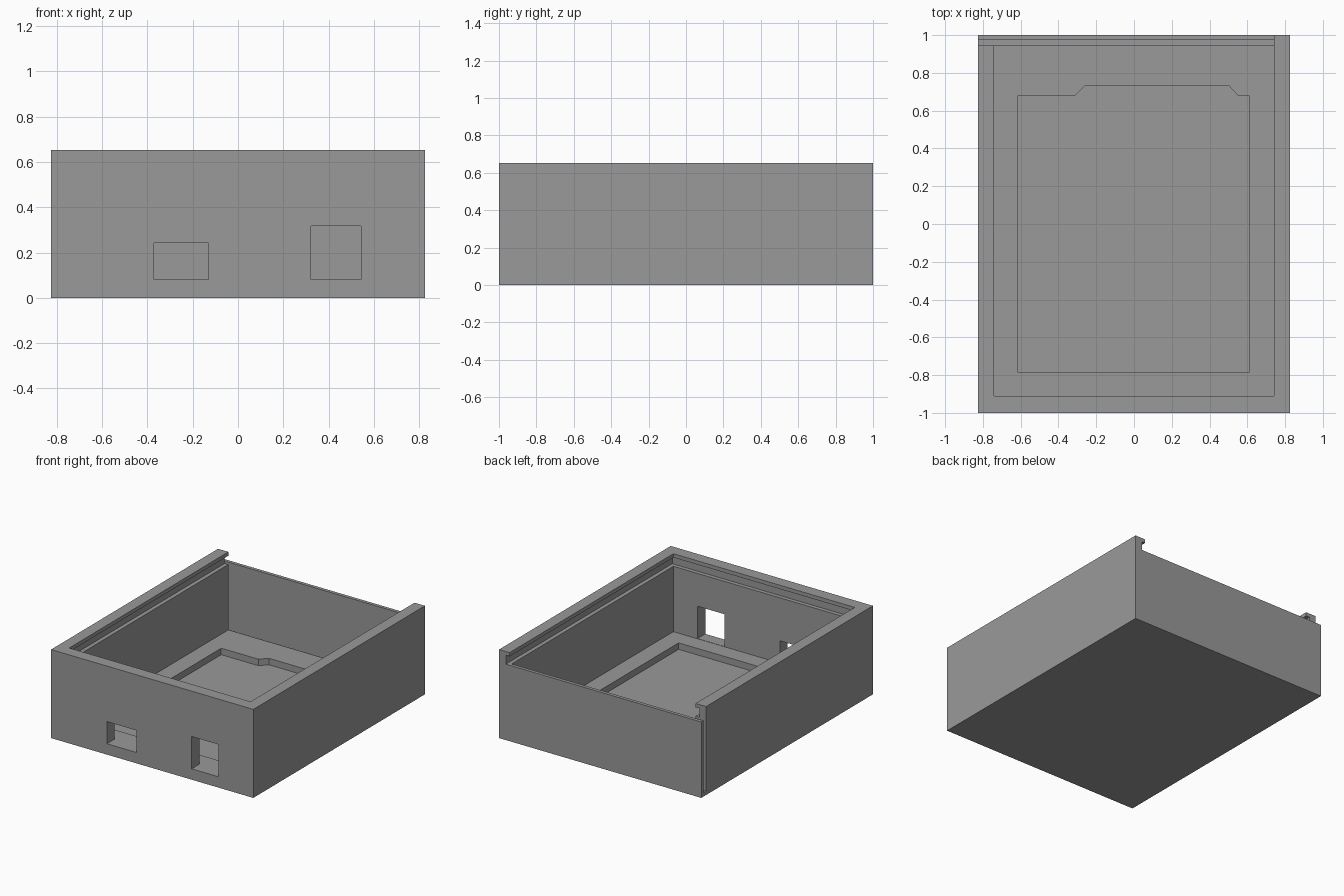
import bpy, bmesh

if "Cube" in bpy.data.objects:
    bpy.data.objects.remove(bpy.data.objects["Cube"])

W, D, H = 0.825, 1.0, 0.653        # half width, half depth, height
INNER, FLOOR, RECESS = 0.74, 0.078, 0.03
GROOVE_LOW, GROOVE_HIGH = 0.56, 0.625

grey = bpy.data.materials.new("plain grey")
grey.diffuse_color = (0.32, 0.32, 0.32, 1)
grey.use_nodes = True
grey.node_tree.nodes["Principled BSDF"].inputs["Base Color"].default_value = grey.diffuse_color


def prism(name, outline, z0, z1):
    """Upright prism from an xy outline."""
    bm = bmesh.new()
    face = bm.faces.new([bm.verts.new((x, y, z0)) for x, y in outline])
    up = bmesh.ops.extrude_face_region(bm, geom=[face])
    verts = [v for v in up["geom"] if isinstance(v, bmesh.types.BMVert)]
    bmesh.ops.translate(bm, verts=verts, vec=(0, 0, z1 - z0))
    bmesh.ops.recalc_face_normals(bm, faces=bm.faces)
    mesh = bpy.data.meshes.new(name)
    bm.to_mesh(mesh)
    bm.free()
    mesh.materials.append(grey)
    ob = bpy.data.objects.new(name, mesh)
    bpy.context.collection.objects.link(ob)
    return ob


def box(name, x0, x1, y0, y1, z0, z1):
    return prism(name, [(x0, y0), (x1, y0), (x1, y1), (x0, y1)], z0, z1)


def cut(target, cutter):
    cutter.hide_render = True
    mod = target.modifiers.new("cut", 'BOOLEAN')
    mod.operation = 'DIFFERENCE'
    mod.solver = 'EXACT'
    mod.object = cutter
    bpy.context.view_layer.objects.active = target
    bpy.ops.object.modifier_apply(modifier=mod.name)
    bpy.data.objects.remove(cutter)


# Case body
case = box("case_body", -W, W, -D, D, 0, H)

# Main cavity
cut(case, box("cavity", -INNER, INNER, -0.91, 0.96, FLOOR, 0.8))

# Groove for a sliding lid on three sides, open at the back
cut(case, box("lid_groove", -0.77, 0.77, -0.94, 1.1, GROOVE_LOW, GROOVE_HIGH))

# Lowered back wall, open toward the left side
cut(case, box("lid_opening", -0.9, INNER, 0.945, 1.1, GROOVE_LOW, 0.8))

# Slot for a sliding back panel, open on the left side
cut(case, box("back_slot", -0.9, INNER, 0.945, 0.975, RECESS, 0.8))

# Recess in the floor with a raised tab at the back
cut(case, prism("floor_recess", [
    (-0.613, -0.785), (0.61, -0.785), (0.61, 0.68), (0.55, 0.68),
    (0.502, 0.732), (-0.26, 0.732), (-0.31, 0.68), (-0.613, 0.68)],
    RECESS, 0.3))

# Connector windows in the front wall
for x0, x1, top in ((-0.37, -0.13, 0.243), (0.322, 0.543, 0.318)):
    cut(case, box("window", x0, x1, -1.1, -0.9, 0.08, top))
